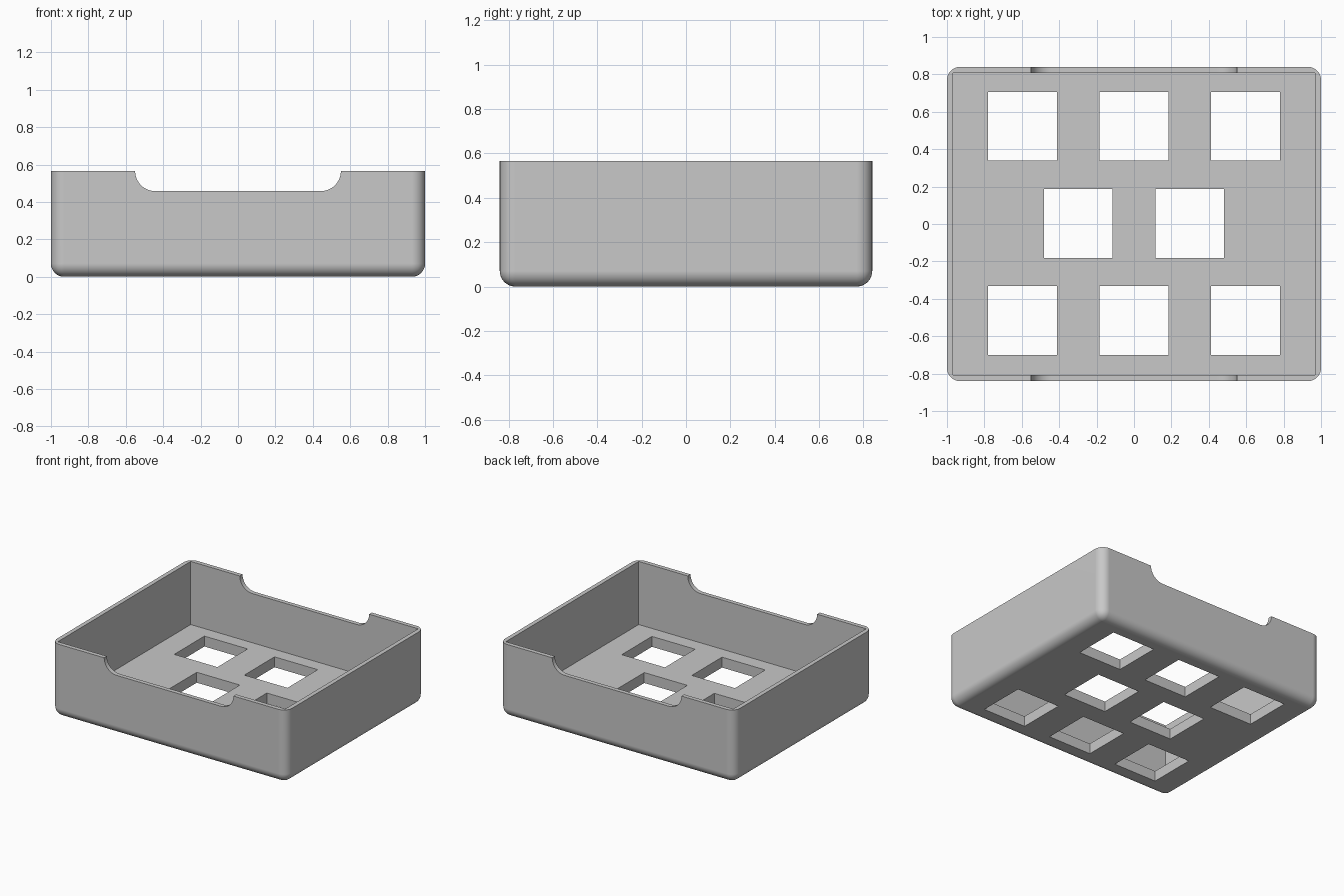
import bpy, bmesh
from math import sin, cos, pi, radians
from mathutils import Matrix, Vector

if "Cube" in bpy.data.objects:
    bpy.data.objects.remove(bpy.data.objects["Cube"], do_unlink=True)

WIDTH, DEPTH, HEIGHT = 2.0, 1.68, 0.565
WALL, FLOOR, FILLET = 0.033, 0.08, 0.07

grey = bpy.data.materials.new("light_grey_plastic")
grey.use_nodes = True
colour = (0.58, 0.58, 0.58, 1)
grey.diffuse_color = colour
grey.node_tree.nodes["Principled BSDF"].inputs["Base Color"].default_value = colour


def make_object(name, bm):
    bmesh.ops.recalc_face_normals(bm, faces=bm.faces)
    mesh = bpy.data.meshes.new(name)
    bm.to_mesh(mesh)
    bm.free()
    mesh.materials.append(grey)
    obj = bpy.data.objects.new(name, mesh)
    bpy.context.collection.objects.link(obj)
    return obj


def box(size, centre):
    bm = bmesh.new()
    matrix = Matrix.Translation(centre) @ Matrix.Diagonal((*size, 1))
    bmesh.ops.create_cube(bm, size=1, matrix=matrix)
    return bm


def cut(target, cutter):
    cutter.hide_render = True
    mod = target.modifiers.new("cut", 'BOOLEAN')
    mod.operation, mod.solver, mod.object = 'DIFFERENCE', 'EXACT', cutter
    bpy.ops.object.select_all(action='DESELECT')
    bpy.context.view_layer.objects.active = target
    target.select_set(True)
    bpy.ops.object.modifier_apply(modifier=mod.name)
    bpy.data.objects.remove(cutter, do_unlink=True)


# Tray body: rounded on the bottom and the upright corners, square at the rim
bm = box((WIDTH, DEPTH, HEIGHT), (0, 0, HEIGHT / 2))
edges = [e for e in bm.edges if min(v.co.z for v in e.verts) < 0.01]
bmesh.ops.bevel(bm, geom=edges, offset=FILLET, segments=8, profile=0.5, affect='EDGES')
tray = make_object("tray", bm)

# Square-cornered cavity
cut(tray, make_object("cavity_cutter", box(
    (WIDTH - 2 * WALL, DEPTH - 2 * WALL, 1), (0, 0, FLOOR + 0.5))))

# Wide finger notch through the front and back walls
radius, half = 0.107, 0.55
arc = [(half - radius + radius * sin(a), HEIGHT - radius * cos(a))
       for a in (i * pi / 24 for i in range(13))]
right_side = arc + [(half, 1)]
profile = right_side + [(-x, z) for x, z in reversed(right_side)]
bm = bmesh.new()
face = bm.faces.new([bm.verts.new((x, -1, z)) for x, z in profile])
swept = bmesh.ops.extrude_face_region(bm, geom=[face])["geom"]
bmesh.ops.translate(bm, vec=Vector((0, 2, 0)),
                    verts=[v for v in swept if isinstance(v, bmesh.types.BMVert)])
cut(tray, make_object("notch_cutter", bm))

# Staggered rows of square floor holes
pitch, hole = 0.596, 0.367
for y, columns in ((0.522, (-1, 0, 1)), (0.003, (-0.5, 0.5)), (-0.516, (-1, 0, 1))):
    for column in columns:
        cut(tray, make_object("hole_cutter", box(
            (hole, hole, 0.4), (column * pitch, y, 0))))

# Smooth fillets, crisp edges and flat walls
bpy.ops.object.shade_smooth_by_angle(angle=radians(30))
weighted = tray.modifiers.new("flat_walls", 'WEIGHTED_NORMAL')
weighted.keep_sharp = True
